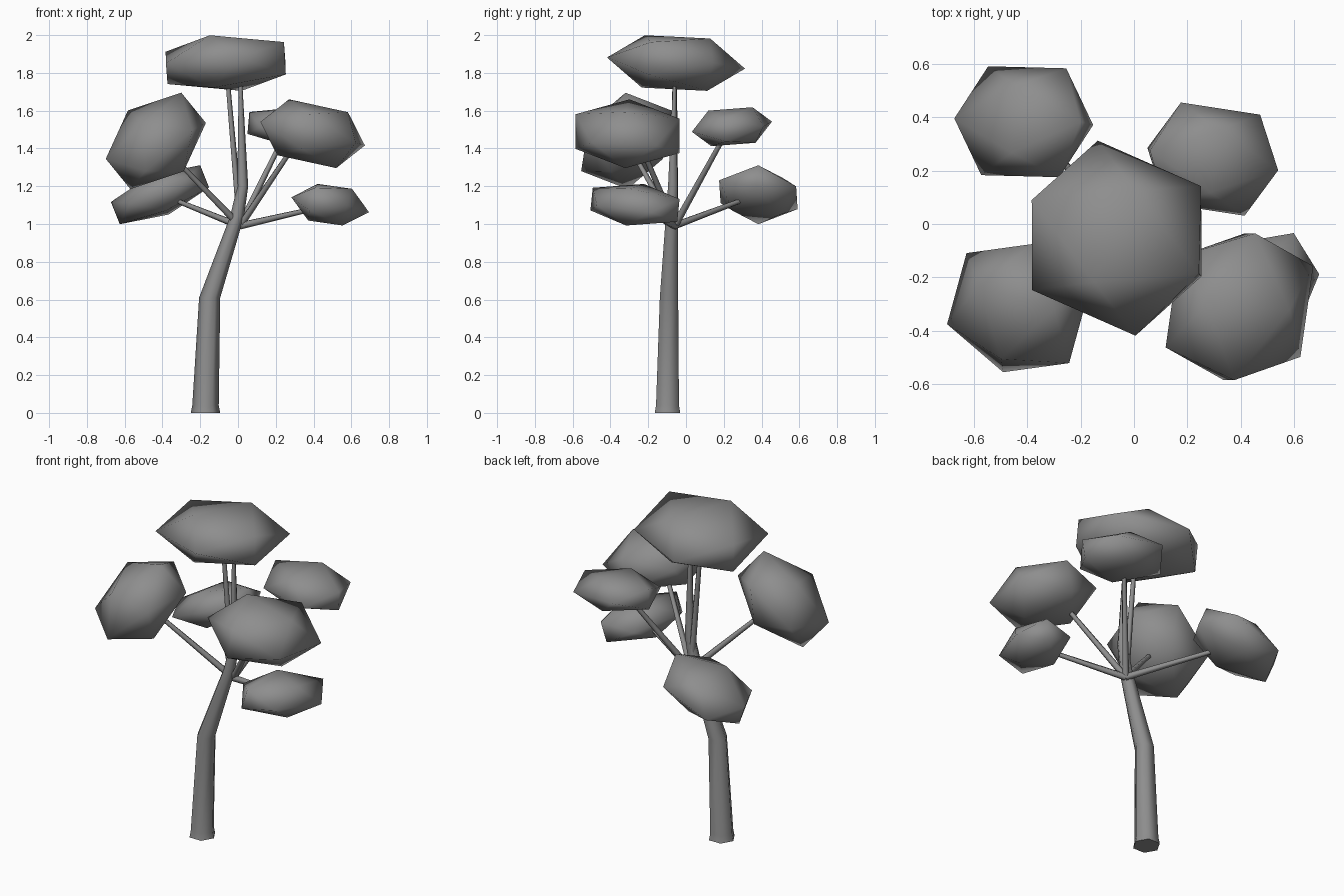
import bpy, bmesh, math
from mathutils import Vector

if "Cube" in bpy.data.objects:
    bpy.data.objects.remove(bpy.data.objects["Cube"])

PHI = (1 + 5 ** 0.5) / 2
grey = bpy.data.materials.new("grey")
grey.diffuse_color = (0.27, 0.27, 0.27, 1)
grey.use_nodes = True
grey.node_tree.nodes["Principled BSDF"].inputs["Base Color"].default_value = grey.diffuse_color


def finish(bm, name, angle=None):
    bmesh.ops.recalc_face_normals(bm, faces=bm.faces)
    mesh = bpy.data.meshes.new(name)
    bm.to_mesh(mesh)
    bm.free()
    mesh.materials.append(grey)
    ob = bpy.data.objects.new(name, mesh)
    bpy.context.collection.objects.link(ob)
    mesh.shade_smooth()
    return ob


def tube(name, path, sides):
    """Tapered tube through (x, y, z, radius) rings, horizontal rings for the trunk."""
    bm = bmesh.new()
    rings = []
    axis = Vector(path[-1][:3]) - Vector(path[0][:3])
    flat = name == "trunk"
    rot = Vector((0, 0, 1)).rotation_difference(axis)
    for x, y, z, r in path:
        ring = []
        for i in range(sides):
            t = 2 * math.pi * i / sides
            p = Vector((r * math.cos(t), r * math.sin(t), 0))
            if not flat:
                p = rot @ p
            ring.append(bm.verts.new(p + Vector((x, y, z))))
        rings.append(ring)
    for lo, hi in zip(rings, rings[1:]):
        for i in range(sides):
            j = (i + 1) % sides
            bm.faces.new((lo[i], lo[j], hi[j], hi[i]))
    caps = [bm.faces.new(rings[0][::-1]), bm.faces.new(rings[-1])]
    for cap in caps:
        for e in cap.edges:
            e.smooth = False
    return finish(bm, name)


def foliage(name, centre, a, b, c):
    """Squashed, tilted icosahedron defined by one of its triangles."""
    a, b, c = Vector(a), Vector(b), Vector(c)
    half = [a, b, c, (b + c) / PHI - a, (a + c) / PHI - b, (a + b) / PHI - c]
    bm = bmesh.new()
    for v in half:
        bm.verts.new(Vector(centre) + v)
        bm.verts.new(Vector(centre) - v)
    bmesh.ops.convex_hull(bm, input=bm.verts)
    return finish(bm, name)


# Bent trunk that thins out into the crown
tube("trunk", [(-0.172, -0.098, 0, 0.078), (-0.172, -0.098, 0.04, 0.07),
               (-0.15, -0.09, 0.61, 0.056), (-0.005, -0.075, 1.04, 0.037),
               (0.025, -0.07, 1.2, 0.029), (0.013, -0.06, 1.76, 0.009)], 6)

# Thin branches fanning out from the trunk
hub = (0.01, -0.06, 0.99)
tips = {"top": (-0.055, -0.06, 1.75), "front_right": (0.3, -0.24, 1.42),
        "back_right": (0.24, 0.2, 1.46), "back_left": (-0.34, 0.31, 1.13),
        "front_left": (-0.33, -0.26, 1.34), "low_right": (0.4, -0.23, 1.08)}
for n, tip in tips.items():
    tube("branch_" + n, [(*hub, 0.02), (*tip, 0.013)], 5)

# Foliage clumps
foliage("foliage_top", (-0.065, -0.053, 1.852),
        (0.068, 0.181, 0.13), (-0.084, -0.165, 0.147), (-0.318, 0.143, 0.06))
foliage("foliage_front_right", (0.395, -0.31, 1.478),
        (0.187, -0.011, 0.114), (-0.125, 0.011, 0.182), (-0.02, -0.275, 0.103))
foliage("foliage_back_right", (0.295, 0.243, 1.515),
        (0.026, 0.109, 0.103), (-0.01, -0.125, 0.085), (-0.235, 0.032, 0.078))
foliage("foliage_back_left", (-0.413, 0.383, 1.155),
        (-0.03, 0.136, 0.085), (-0.046, -0.116, 0.105), (0.213, 0, 0.156))
foliage("foliage_front_left", (-0.435, -0.315, 1.44),
        (0.135, -0.005, 0.255), (0.265, 0.06, 0.095), (0.055, 0.24, 0.16))
foliage("foliage_low_right", (0.488, -0.27, 1.102),
        (0.116, -0.027, 0.084), (-0.066, 0.047, 0.11), (0.11, 0.236, 0.03))
